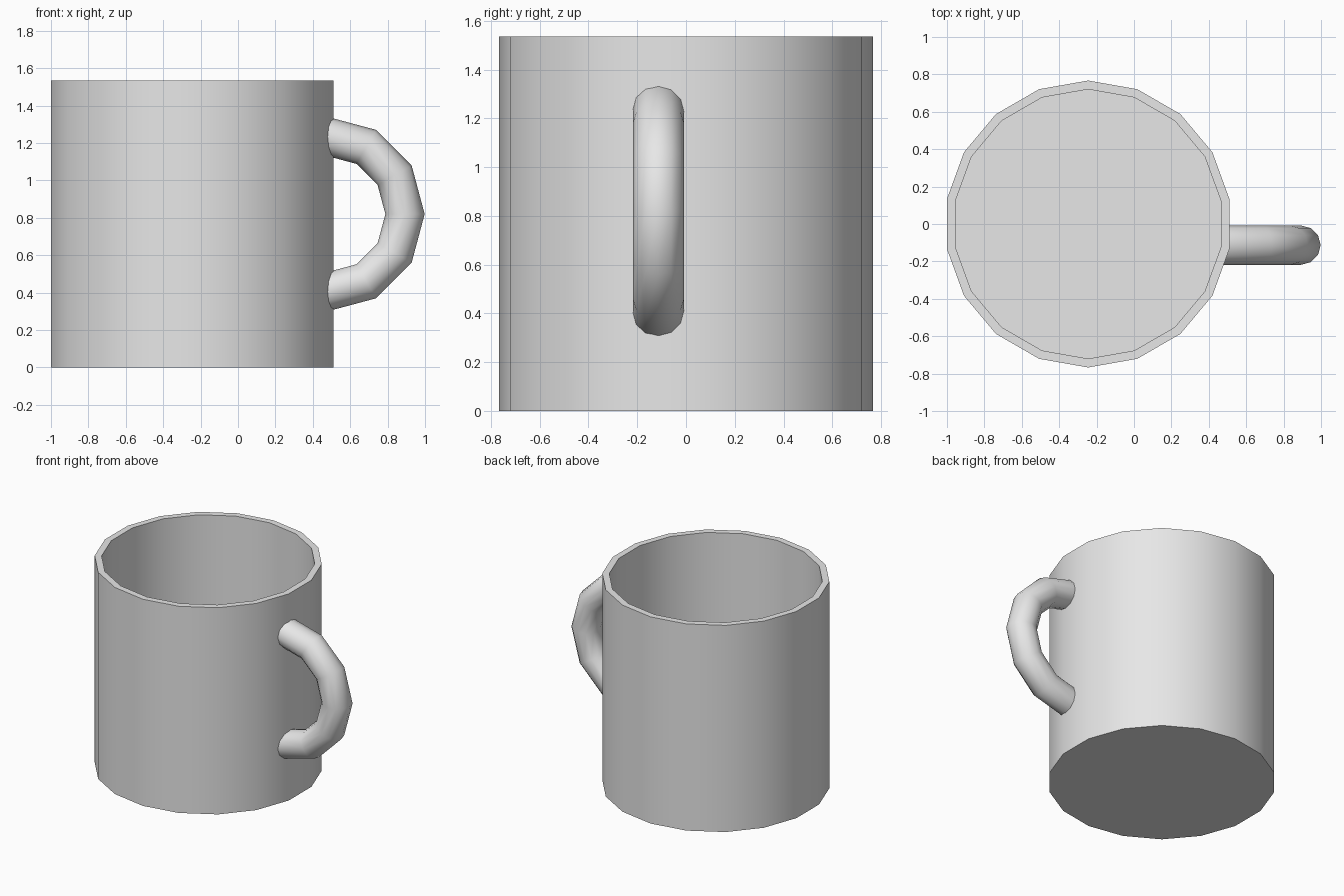
import bpy, bmesh
from math import pi, sin, cos, radians

default = bpy.data.objects.get("Cube")
if default:
    bpy.data.objects.remove(default, do_unlink=True)

ceramic = bpy.data.materials.new("light grey ceramic")
ceramic.use_nodes = True
grey = (0.8, 0.8, 0.8, 1.0)
ceramic.diffuse_color = grey
ceramic.node_tree.nodes["Principled BSDF"].inputs["Base Color"].default_value = grey


def loft(name, rings, location, smooth_angle):
    """Bridge equal rings of points into a tube with capped ends."""
    bm = bmesh.new()
    loops = [[bm.verts.new(p) for p in ring] for ring in rings]
    for a, b in zip(loops, loops[1:]):
        for i in range(len(a)):
            j = (i + 1) % len(a)
            bm.faces.new((a[i], a[j], b[j], b[i]))
    bm.faces.new(loops[0])
    bm.faces.new(loops[-1])
    bmesh.ops.recalc_face_normals(bm, faces=bm.faces)
    mesh = bpy.data.meshes.new(name)
    bm.to_mesh(mesh)
    bm.free()
    mesh.materials.append(ceramic)
    obj = bpy.data.objects.new(name, mesh)
    obj.location = location
    bpy.context.collection.objects.link(obj)
    bpy.ops.object.select_all(action="DESELECT")
    obj.select_set(True)
    bpy.context.view_layer.objects.active = obj
    bpy.ops.object.shade_smooth_by_angle(angle=radians(smooth_angle))
    return obj


# Cup: outer wall, rim, inner wall and floor as one profile
SIDES = 18
OUTER, INNER, HEIGHT, FLOOR = 0.767, 0.72, 1.535, 0.05


def cup_ring(radius, z):
    angles = [pi / 2 + 2 * pi * i / SIDES for i in range(SIDES)]
    return [(radius * cos(a), radius * sin(a), z) for a in angles]


profile = [(OUTER, 0), (OUTER, HEIGHT), (INNER, HEIGHT), (INNER, FLOOR)]
loft("cup", [cup_ring(r, z) for r, z in profile], (-0.245, 0, 0), 30)

# Handle: half ring whose ends sit inside the cup wall
BEND, TUBE, STEPS, TUBE_SIDES = 0.415, 0.105, 6, 12


def handle_ring(turn):
    points = []
    for i in range(TUBE_SIDES):
        a = 2 * pi * i / TUBE_SIDES
        reach = BEND + TUBE * cos(a)
        points.append((reach * cos(turn), TUBE * sin(a), reach * sin(turn)))
    return points


turns = [-pi / 2 + pi * s / STEPS for s in range(STEPS + 1)]
loft("handle", [handle_ring(t) for t in turns], (0.478, -0.113, 0.82), 40)
